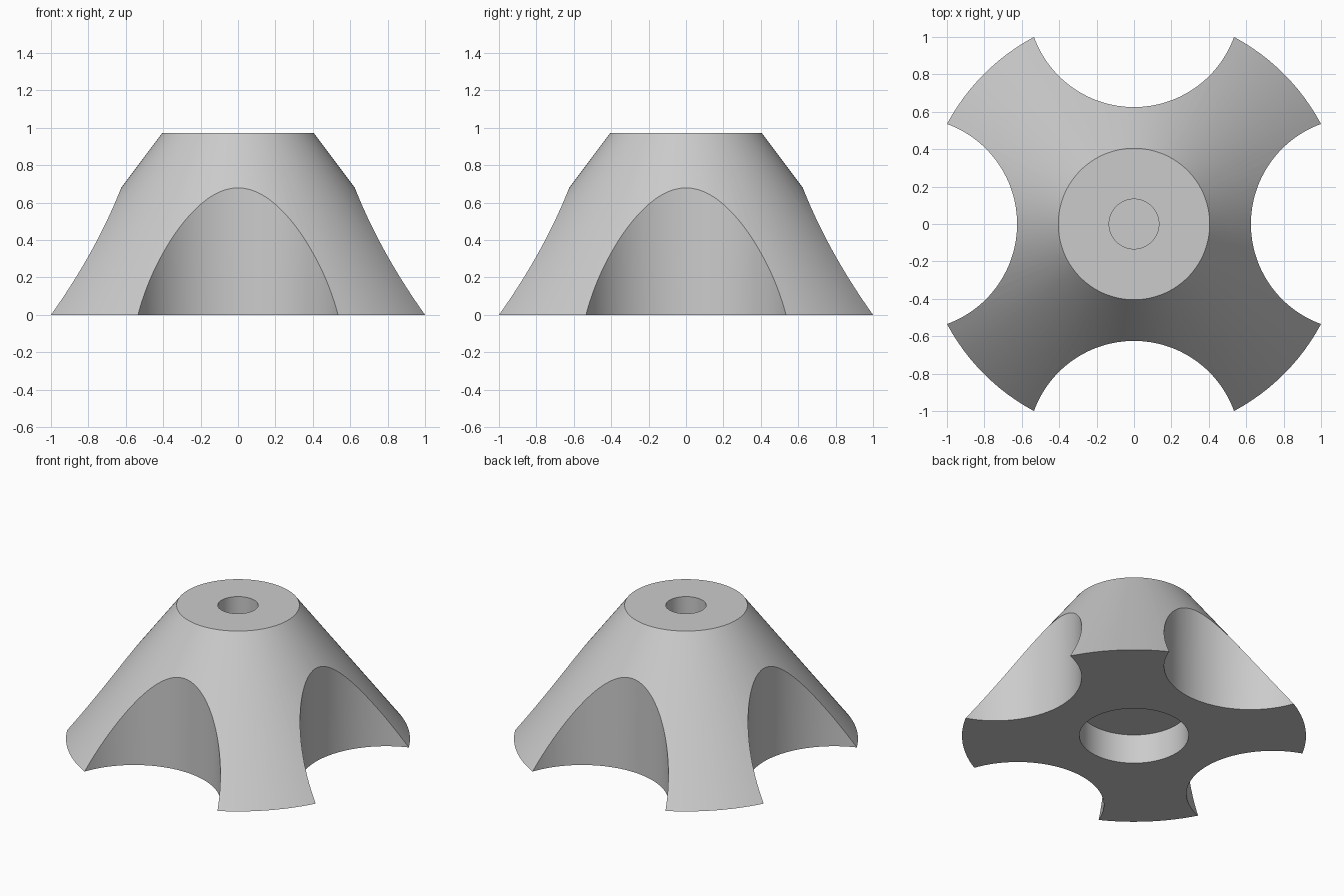
import bpy
import math

cube = bpy.data.objects.get("Cube")
if cube:
    bpy.data.objects.remove(cube, do_unlink=True)

HEIGHT = 0.972
BASE_R, TOP_R = 1.134, 0.405
SCALLOP_R, SCALLOP_DIST = 0.569, 1.194
RECESS_R, RECESS_DEPTH = 0.36, 0.214
BORE_R, BORE_DEPTH = 0.133, 0.5

grey = bpy.data.materials.new("plain grey")
grey.use_nodes = True
colour = (0.6, 0.6, 0.6, 1)
grey.diffuse_color = colour
grey.node_tree.nodes["Principled BSDF"].inputs["Base Color"].default_value = colour


def frustum(name, r_bottom, r_top, z0, z1, x=0, y=0, sides=128):
    bpy.ops.mesh.primitive_cone_add(
        vertices=sides, radius1=r_bottom, radius2=r_top, depth=z1 - z0,
        location=(x, y, (z0 + z1) / 2))
    obj = bpy.context.object
    obj.name = name
    obj.data.materials.append(grey)
    return obj


# Tapered body
body = frustum("conical_foot", BASE_R, TOP_R, 0, HEIGHT)

# Four side scallops, the blind top bore and the shallow underside recess
cutters = []
for i in range(4):
    a = i * math.pi / 2
    cutters.append(frustum(f"scallop_cutter_{i + 1}", SCALLOP_R, SCALLOP_R, -0.3, 1.3,
                           SCALLOP_DIST * math.cos(a), SCALLOP_DIST * math.sin(a)))
cutters.append(frustum("bore_cutter", BORE_R, BORE_R, HEIGHT - BORE_DEPTH, 1.3, sides=64))
cutters.append(frustum("recess_cutter", RECESS_R, RECESS_R, -0.3, RECESS_DEPTH))

bpy.context.view_layer.objects.active = body
for cutter in cutters:
    mod = body.modifiers.new(cutter.name, 'BOOLEAN')
    mod.operation = 'DIFFERENCE'
    mod.solver = 'EXACT'
    mod.object = cutter
    bpy.ops.object.modifier_apply(modifier=mod.name)
    bpy.data.objects.remove(cutter, do_unlink=True)

# Smooth curved walls with crisp rims
bpy.ops.object.select_all(action='DESELECT')
body.select_set(True)
bpy.context.view_layer.objects.active = body
bpy.ops.object.shade_smooth_by_angle(angle=math.radians(30))
